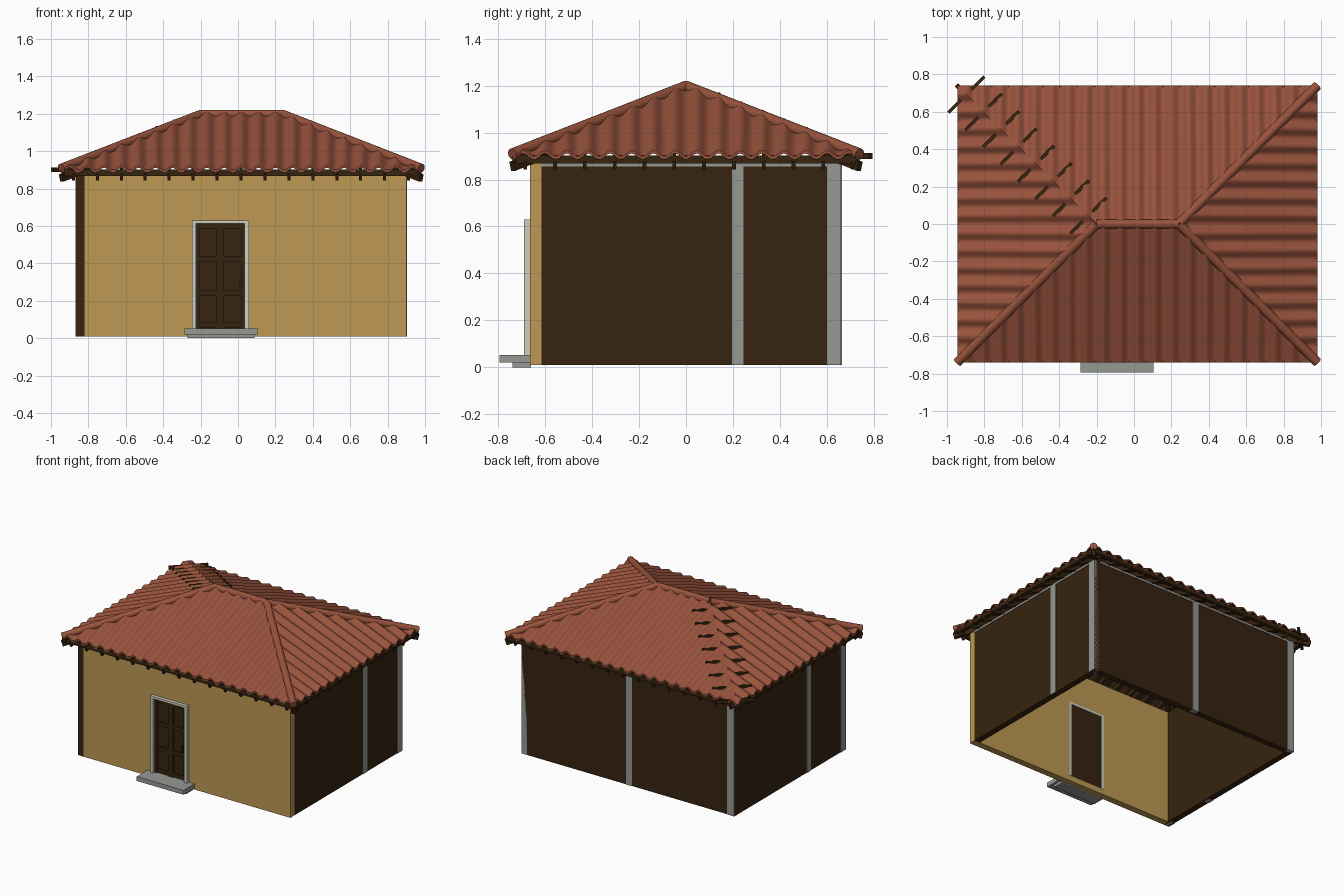
import bpy, bmesh, math
from mathutils import Vector, Matrix

if "Cube" in bpy.data.objects:
    bpy.data.objects.remove(bpy.data.objects["Cube"])


def mat(name, r, g, b):
    m = bpy.data.materials.new(name)
    lin = [((c / 255 + 0.055) / 1.055) ** 2.4 for c in (r, g, b)]
    m.diffuse_color = (*lin, 1)
    m.use_nodes = True
    m.node_tree.nodes["Principled BSDF"].inputs["Base Color"].default_value = m.diffuse_color
    return m


TILE = mat("terracotta", 152, 83, 60)
WALL = mat("ochre_plaster", 189, 153, 83)
WOOD = mat("dark_wood", 55, 35, 15)
STONE = mat("grey_stone", 150, 152, 148)
TRIM = mat("pale_trim", 206, 205, 190)


def finish(name, bm, material, smooth=False):
    me = bpy.data.meshes.new(name)
    bm.to_mesh(me)
    bm.free()
    me.materials.append(material)
    for p in me.polygons:
        p.use_smooth = smooth
    if smooth:
        me.set_sharp_from_angle(angle=math.radians(60))
    ob = bpy.data.objects.new(name, me)
    bpy.context.collection.objects.link(ob)
    return ob


def boxes(name, material, *spans):
    """Boxes given as (x0, x1, y0, y1, z0, z1)."""
    bm = bmesh.new()
    for x0, x1, y0, y1, z0, z1 in spans:
        c = Matrix.Translation(((x0 + x1) / 2, (y0 + y1) / 2, (z0 + z1) / 2))
        bmesh.ops.create_cube(bm, size=1, matrix=c @ Matrix.Diagonal((x1 - x0, y1 - y0, z1 - z0, 1)))
    return finish(name, bm, material)


def axis_matrix(p, q):
    """Frame at the middle of p-q with x along it and y level."""
    d = (q - p).normalized()
    side = Vector((0, 0, 1)).cross(d).normalized()
    m = Matrix((d, side, d.cross(side))).transposed().to_4x4()
    return Matrix.Translation((p + q) / 2) @ m


def beam(bm, p, q, w, h):
    bmesh.ops.create_cube(bm, size=1, matrix=axis_matrix(p, q) @ Matrix.Diagonal(((q - p).length, w, h, 1)))


# Walls, each butting against the next around the house
boxes("front_wall", WALL,
      (-0.82, -0.235, -0.665, -0.615, 0.01, 0.87),
      (0.05, 0.90, -0.665, -0.615, 0.01, 0.87),
      (-0.235, 0.05, -0.665, -0.615, 0.62, 0.87),
      (-0.235, 0.05, -0.665, -0.615, 0.01, 0.05))
boxes("right_wall", WOOD, (0.855, 0.90, -0.615, 0.66, 0.01, 0.87))
boxes("back_wall", WOOD, (-0.865, 0.855, 0.615, 0.66, 0.01, 0.87))
boxes("left_wall", WOOD, (-0.865, -0.82, -0.665, 0.615, 0.01, 0.87))

# Grey posts and top plates on the three timber walls
e = 0.004
boxes("right_posts", STONE, (0.86, 0.90 + e, 0.195, 0.245, 0.01, 0.87),
      (0.86, 0.90 + e, 0.60, 0.66, 0.01, 0.87), (0.86, 0.90 + e, -0.615, 0.66, 0.855, 0.872))
boxes("back_posts", STONE, (-0.015, 0.035, 0.62, 0.66 + e, 0.01, 0.87),
      (-0.865, -0.805, 0.62, 0.66 + e, 0.01, 0.87), (-0.865, 0.855, 0.62, 0.66 + e, 0.855, 0.872))
boxes("left_posts", STONE, (-0.865 - e, -0.83, -0.245, -0.195, 0.01, 0.87),
      (-0.865 - e, -0.83, -0.66, -0.60, 0.01, 0.87), (-0.865 - e, -0.83, -0.66, 0.615, 0.855, 0.872))

# Door with frame, raised rails, handle and steps
boxes("door_frame", TRIM, (-0.245, -0.225, -0.69, -0.612, 0.05, 0.63),
      (0.036, 0.058, -0.69, -0.612, 0.05, 0.63), (-0.225, 0.036, -0.69, -0.612, 0.613, 0.63))
boxes("door", WOOD, (-0.225, 0.036, -0.655, -0.62, 0.05, 0.613))
rails = [(-0.225, 0.036, -0.664, -0.65, z, z + 0.03) for z in (0.055, 0.225, 0.41, 0.583)]
stiles = [(x, x + w, -0.667, -0.65, 0.05, 0.613) for x, w in ((-0.225, 0.02), (-0.115, 0.04), (0.016, 0.02))]
boxes("door_rails", WOOD, *rails, *stiles)
boxes("door_handle", WOOD, (0.008, 0.018, -0.685, -0.66, 0.28, 0.32))
boxes("door_steps", STONE, (-0.285, 0.105, -0.795, -0.66, 0.02, 0.053), (-0.27, 0.088, -0.74, -0.66, 0, 0.02))

# Roof layout
X0, X1, Y, R0, R1 = -0.945, 0.98, 0.74, -0.2, 0.24
ZE, ZR, AMP = 0.911, 1.206, 0.013


def roof_z(t):
    return ZE + (ZR - ZE) * t


def long_limit(u):
    return max(0, min(1, (u - X0) / (R0 - X0), (X1 - u) / (X1 - R1)))


def end_limit(u):
    return max(0, 1 - abs(u) / Y)


# Per slope: eave start, eave end, waves, upper limit, position rule
SLOPES = {
    "front": (X0, X1, 21, long_limit, lambda u, t: (u, -Y * (1 - t))),
    "back": (X0, X1, 21, long_limit, lambda u, t: (u, Y * (1 - t))),
    "right": (-Y, Y, 16, end_limit, lambda u, t: (X1 + (R1 - X1) * t, u)),
    "left": (-Y, Y, 16, end_limit, lambda u, t: (X0 + (R0 - X0) * t, u)),
}

for side, (a, b, waves, limit, pos) in SLOPES.items():
    def pt(u, t, dz):
        return Vector((*pos(u, t), roof_z(t) + dz))

    # Wavy tile sheet with a lip, and a dark underside
    tiles, deck = bmesh.new(), bmesh.new()
    n = waves * 8
    prev = None
    for i in range(n + 1):
        u = a + (b - a) * i / n
        w = -AMP * math.cos(2 * math.pi * waves * i / n)
        top = limit(u)
        cur = [tiles.verts.new(pt(u, t, w + d)) for t, d in ((0, 0), (top, 0), (0, 0), (0, -0.012))]
        cur += [deck.verts.new(pt(u, t, w - 0.013)) for t in (0, top)]
        if prev:
            for bm, j, k in ((tiles, 0, 1), (tiles, 2, 3), (deck, 4, 5)):
                f = bm.faces.new((prev[j], cur[j], cur[k], prev[k]))
                f.normal_update()
                if j != 2 and (f.normal.z < 0) != (bm is deck):
                    f.normal_flip()
        prev = cur
    finish(side + "_roof_tiles", tiles, TILE, True)
    finish(side + "_roof_underside", deck, WOOD, True)

    # Rafters with tails below the eave
    raft = bmesh.new()
    start, step, count = (-0.88, 0.128, 15) if b == X1 else (-0.685, 0.127, 12)
    for i in range(count):
        u = start + step * i
        if limit(u) > 0.03:
            beam(raft, pt(u, 0.01, -0.055), pt(u, limit(u), -0.055), 0.016, 0.036)
    finish(side + "_rafters", raft, WOOD)

# Fascia around the eaves
boxes("fascia", WOOD, (X0, X1, -Y + 0.003, -Y + 0.03, 0.868, 0.902), (X0, X1, Y - 0.03, Y - 0.003, 0.868, 0.902),
      (X0 + 0.003, X0 + 0.03, -Y, Y, 0.868, 0.902), (X1 - 0.03, X1 - 0.003, -Y, Y, 0.868, 0.902))

# Hip rafters at the corners
hips = bmesh.new()
for x, r in ((X0, R0), (X1, R1)):
    for s in (-1, 1):
        beam(hips, Vector((x, s * Y, ZE - 0.055)), Vector((r, 0, ZR - 0.055)), 0.025, 0.04)
finish("hip_rafters", hips, WOOD)

# Rounded caps on the ridge and three of the hips
caps = bmesh.new()
left, right = Vector((R0, 0, ZR - 0.01)), Vector((R1, 0, ZR - 0.01))
for p, q in ((left, right), (left, Vector((X0, -Y, ZE - 0.003))),
             (right, Vector((X1, -Y, ZE - 0.003))), (right, Vector((X1, Y, ZE - 0.003)))):
    m = axis_matrix(p, q) @ Matrix.Rotation(math.pi / 2, 4, 'Y')
    bmesh.ops.create_cone(caps, cap_ends=True, segments=16, radius1=0.025, radius2=0.025,
                          depth=(q - p).length, matrix=m)
finish("ridge_caps", caps, TILE, True)

# Cross battens poking through the uncapped hip
sticks = bmesh.new()
half = Vector((0.096, 0.096, 0))
for k in range(8):
    t = 0.065 + 0.125 * k
    c = Vector((X0 + (R0 - X0) * t, Y * (1 - t), roof_z(t) - 0.03))
    beam(sticks, c - half, c + half, 0.018, 0.024)
finish("hip_battens", sticks, WOOD)
